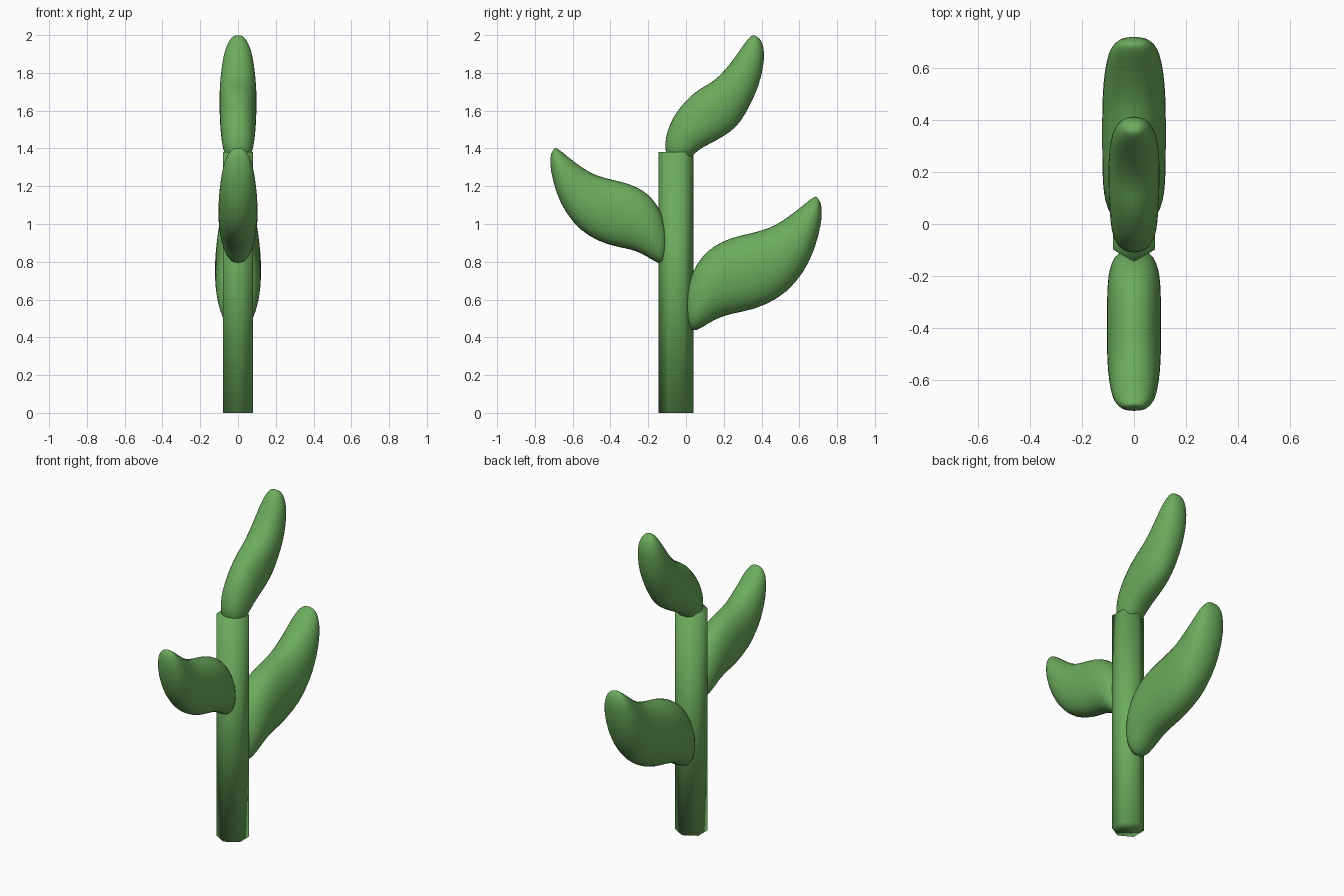
import bpy, bmesh, math
from mathutils import Vector

if "Cube" in bpy.data.objects:
    bpy.data.objects.remove(bpy.data.objects["Cube"])

green = bpy.data.materials.new("leaf_green")
green.diffuse_color = (0.15, 0.41, 0.11, 1)
green.use_nodes = True
green.node_tree.nodes["Principled BSDF"].inputs["Base Color"].default_value = green.diffuse_color


def finish(name, bm):
    bmesh.ops.recalc_face_normals(bm, faces=bm.faces)
    for f in bm.faces:
        f.smooth = True
    me = bpy.data.meshes.new(name)
    bm.to_mesh(me)
    bm.free()
    me.materials.append(green)
    ob = bpy.data.objects.new(name, me)
    bpy.context.collection.objects.link(ob)
    return ob


def leaf(name, stations, place=lambda y, z: (y, z), thick=1.0, n=16):
    """Loft cross-sections: (upper y, upper z, lower y, lower z, half thickness)."""
    bm = bmesh.new()
    rings = []
    for uy, uz, ly, lz, t in stations:
        u, l = Vector((0, *place(uy, uz))), Vector((0, *place(ly, lz)))
        ring = []
        for k in range(n):
            a = 2 * math.pi * k / n
            c, s = math.cos(a), math.sin(a)
            s = math.copysign(abs(s) ** 0.9, s)
            p = (u + l) / 2 + (u - l) / 2 * c
            p.x = s * t * thick
            ring.append(bm.verts.new(p))
        rings.append(ring)
    for r0, r1 in zip(rings, rings[1:]):
        for k in range(n):
            j = (k + 1) % n
            bm.faces.new((r0[k], r0[j], r1[j], r1[k]))
    # close both ends with fans
    for ring in (rings[0], rings[-1]):
        mid = bm.verts.new(sum((v.co for v in ring), Vector()) / n)
        for k in range(n):
            bm.faces.new((ring[k], ring[(k + 1) % n], mid))
    ob = finish(name, bm)
    sub = ob.modifiers.new("smooth", "SUBSURF")
    sub.levels = sub.render_levels = 1
    return ob


# hexagonal stem, corners pointing front and back
bm = bmesh.new()
hexagon = [bm.verts.new((0.0925 * math.sin(k * math.pi / 3),
                         -0.0525 + 0.0925 * math.cos(k * math.pi / 3), 0)) for k in range(6)]
base = bm.faces.new(hexagon)
top = bmesh.ops.extrude_face_region(bm, geom=[base], use_keep_orig=True)
bmesh.ops.translate(bm, vec=(0, 0, 1.38),
                    verts=[g for g in top["geom"] if isinstance(g, bmesh.types.BMVert)])
finish("stem", bm)

# side leaves share one outline
side = [
    (0.005, 0.64, 0.000, 0.52, 0.05), (0.03, 0.75, 0.018, 0.41, 0.09),
    (0.09, 0.84, 0.09, 0.45, 0.115), (0.15, 0.89, 0.15, 0.49, 0.122),
    (0.23, 0.93, 0.23, 0.52, 0.125), (0.34, 0.955, 0.36, 0.54, 0.125),
    (0.44, 0.98, 0.49, 0.60, 0.125), (0.51, 1.02, 0.58, 0.68, 0.12),
    (0.58, 1.07, 0.66, 0.80, 0.11), (0.63, 1.11, 0.705, 0.94, 0.095),
    (0.665, 1.137, 0.724, 1.05, 0.07), (0.69, 1.15, 0.715, 1.11, 0.04),
]
leaf("back_leaf", side)
leaf("front_leaf", side, lambda y, z: (-0.10 - 0.86 * y, 0.77 + 0.86 * (z - 0.41)), 0.85)

# upright leaf on the stem top
leaf("top_leaf", [
    (-0.09, 1.33, 0.0, 1.33, 0.05), (-0.113, 1.39, 0.03, 1.355, 0.075),
    (-0.112, 1.45, 0.065, 1.39, 0.085), (-0.09, 1.53, 0.12, 1.42, 0.093),
    (-0.045, 1.61, 0.20, 1.46, 0.097), (0.03, 1.69, 0.27, 1.51, 0.10),
    (0.085, 1.725, 0.31, 1.57, 0.10), (0.145, 1.757, 0.345, 1.635, 0.10),
    (0.205, 1.815, 0.388, 1.73, 0.095), (0.256, 1.88, 0.412, 1.83, 0.085),
    (0.30, 1.945, 0.417, 1.91, 0.07), (0.335, 1.99, 0.405, 1.96, 0.045),
    (0.355, 2.002, 0.387, 1.985, 0.025),
])
